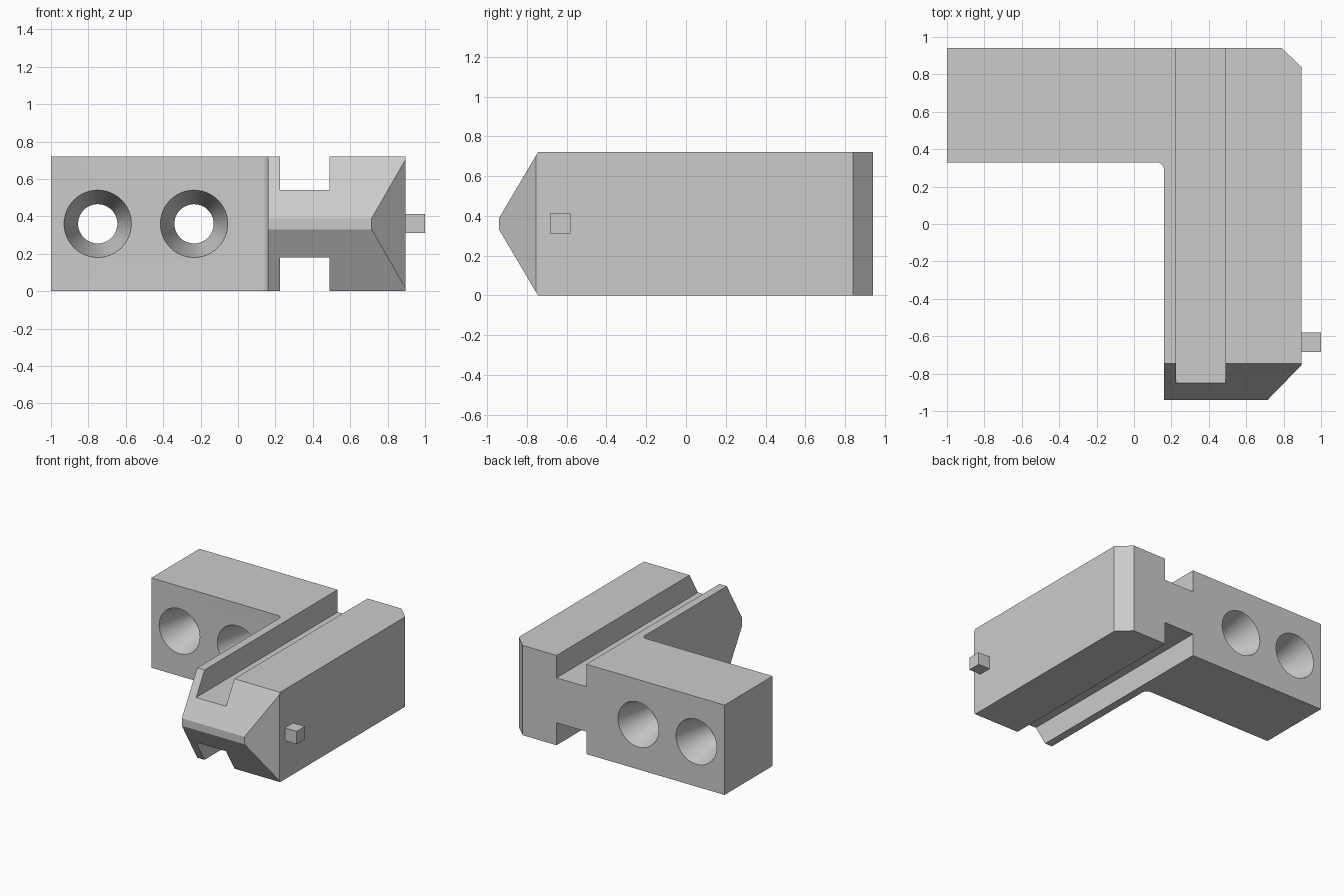
import bpy, bmesh
from math import cos, sin, pi, radians
from mathutils import Matrix

if "Cube" in bpy.data.objects:
    bpy.data.objects.remove(bpy.data.objects["Cube"], do_unlink=True)

HEIGHT = 0.72
MID = HEIGHT / 2

grey = bpy.data.materials.new("plain grey")
grey.use_nodes = True
grey.diffuse_color = (0.6, 0.6, 0.6, 1)
grey.node_tree.nodes["Principled BSDF"].inputs["Base Color"].default_value = (0.6, 0.6, 0.6, 1)


def finish(name, bm):
    bmesh.ops.recalc_face_normals(bm, faces=bm.faces[:])
    mesh = bpy.data.meshes.new(name)
    bm.to_mesh(mesh)
    bm.free()
    mesh.materials.append(grey)
    obj = bpy.data.objects.new(name, mesh)
    bpy.context.collection.objects.link(obj)
    return obj


def box(name, low, high):
    bm = bmesh.new()
    size = [b - a for a, b in zip(low, high)]
    centre = [(a + b) / 2 for a, b in zip(low, high)]
    bmesh.ops.create_cube(bm, size=1, matrix=Matrix.Translation(centre) @ Matrix.Diagonal((*size, 1)))
    return finish(name, bm)


def cut(target, cutter):
    cutter.hide_render = True
    mod = target.modifiers.new("cut", 'BOOLEAN')
    mod.operation = 'DIFFERENCE'
    mod.solver = 'EXACT'
    mod.object = cutter
    bpy.context.view_layer.objects.active = target
    bpy.ops.object.modifier_apply(modifier=mod.name)
    bpy.data.objects.remove(cutter, do_unlink=True)


# L-shaped body: chamfered outline with a small inner fillet, extruded upward
fillet = [(0.12 + 0.04 * cos(i * pi / 12), 0.29 + 0.04 * sin(i * pi / 12)) for i in range(7)]
outline = [(0.16, -0.94), (0.715, -0.94), (0.895, -0.755), (0.895, 0.84),
           (0.79, 0.94), (-1, 0.94), (-1, 0.33)] + fillet[::-1]
bm = bmesh.new()
base = bm.faces.new([bm.verts.new((x, y, 0)) for x, y in outline])
top = bmesh.ops.extrude_face_region(bm, geom=[base])["geom"]
bmesh.ops.translate(bm, vec=(0, 0, HEIGHT), verts=[g for g in top if isinstance(g, bmesh.types.BMVert)])

# Wedge-shaped front tip, sliced from above and below
for side in (1, -1):
    result = bmesh.ops.bisect_plane(
        bm, geom=bm.verts[:] + bm.edges[:] + bm.faces[:], clear_outer=True,
        plane_co=(0, -0.745, MID + side * MID), plane_no=(0, -0.33, side * 0.195))
    rim = [g for g in result["geom_cut"] if isinstance(g, bmesh.types.BMEdge)]
    bmesh.ops.holes_fill(bm, edges=rim, sides=0)
body = finish("angled_body", bm)

# Lengthwise grooves in the top and the underside
cut(body, box("top_groove", (0.225, -1.1, 0.54), (0.49, 1.1, 0.9)))
cut(body, box("bottom_groove", (0.225, -1.1, -0.2), (0.49, 1.1, 0.18)))

# Through holes that narrow to a waist halfway along
SIDES = 48
for x in (-0.75, -0.235):
    bm = bmesh.new()
    rings = []
    for y, r in ((0.32, 0.1825), (0.635, 0.105), (0.95, 0.1825)):
        rings.append([bm.verts.new((x + r * cos(2 * pi * i / SIDES), y, MID + r * sin(2 * pi * i / SIDES)))
                      for i in range(SIDES)])
    for a, b in zip(rings, rings[1:]):
        for i in range(SIDES):
            j = (i + 1) % SIDES
            bm.faces.new((a[i], a[j], b[j], b[i]))
    bm.faces.new(rings[0])
    bm.faces.new(rings[-1])
    cut(body, finish("hole_cutter", bm))

# Small square peg on the outer side
peg = box("side_peg", (0.88, -0.685, 0.31), (1.0, -0.58, 0.412))

bpy.ops.object.select_all(action='DESELECT')
body.select_set(True)
bpy.context.view_layer.objects.active = body
bpy.ops.object.shade_smooth_by_angle(angle=radians(25))
